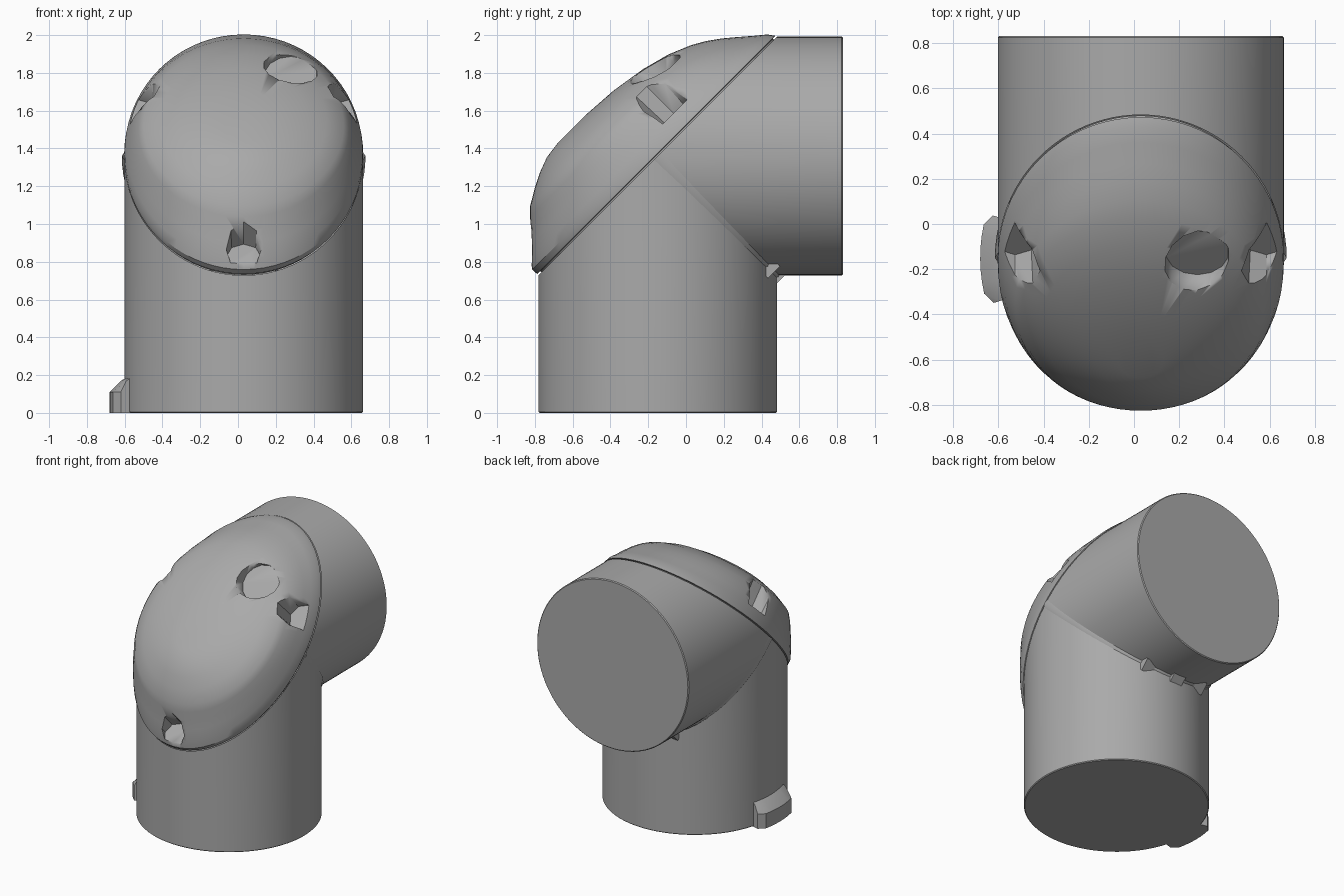
import bpy, bmesh, math
from mathutils import Matrix, Vector

if "Cube" in bpy.data.objects:
    bpy.data.objects.remove(bpy.data.objects["Cube"])

R = 0.632
ELBOW = Vector((0.03, -0.15, 1.36))          # where the two pipe axes meet
UP_BACK = Vector((0, 1, 1)).normalized()
OUTWARD = Vector((0, -1, 1)).normalized()    # cap direction
CAP_FRAME = Matrix.Translation(ELBOW) @ Matrix(
    ((1, 0, 0), UP_BACK, OUTWARD)).transposed().to_4x4()

grey = bpy.data.materials.new("mid grey")
grey.use_nodes = True
COLOR = (0.4, 0.4, 0.4, 1)
grey.diffuse_color = COLOR
grey.node_tree.nodes["Principled BSDF"].inputs["Base Color"].default_value = COLOR


def finish(name, bm, angle=40):
    bmesh.ops.recalc_face_normals(bm, faces=bm.faces)
    mesh = bpy.data.meshes.new(name)
    bm.to_mesh(mesh)
    bm.free()
    mesh.materials.append(grey)
    obj = bpy.data.objects.new(name, mesh)
    bpy.context.collection.objects.link(obj)
    bpy.ops.object.select_all(action='DESELECT')
    obj.select_set(True)
    bpy.context.view_layer.objects.active = obj
    bpy.ops.object.shade_smooth_by_angle(angle=math.radians(angle))
    return obj


def slice_off(bm, point, normal):
    bmesh.ops.bisect_plane(bm, geom=bm.verts[:] + bm.edges[:] + bm.faces[:],
                           plane_co=point, plane_no=normal, clear_outer=True)


def pipe(name, start, direction, miter_normal):
    """Cylinder from start through the elbow, cut at the miter and cap planes."""
    bm = bmesh.new()
    length = 3
    turn = direction.to_track_quat('Z', 'Y').to_matrix().to_4x4()
    bmesh.ops.create_cone(bm, cap_ends=True, segments=96, radius1=R, radius2=R, depth=length,
                          matrix=Matrix.Translation(start + direction * length / 2) @ turn)
    slice_off(bm, ELBOW, miter_normal)
    slice_off(bm, ELBOW, OUTWARD)
    # tiny chamfer on the open end rim
    rim = [e for e in bm.edges if all(abs((v.co - start).dot(direction)) < 1e-4 for v in e.verts)]
    bmesh.ops.bevel(bm, geom=rim, offset=0.006, segments=1, affect='EDGES')
    return finish(name, bm)


pipe("lower_pipe", Vector((0.03, -0.15, 0)), Vector((0, 0, 1)), UP_BACK)
pipe("rear_pipe", Vector((0.03, 0.83, 1.36)), Vector((0, -1, 0)), -UP_BACK)

# Domed cover: height, front reach, rear reach, half width of each ring
RINGS = [(-0.02, -.87, .87, .615), (0.008, -.87, .87, .615), (0.01, -.893, .89, .633),
         (.045, -.895, .865, .63), (.09, -.86, .81, .617), (.15, -.80, .74, .6),
         (.20, -.75, .68, .58), (.25, -.705, .61, .557), (.29, -.665, .54, .53),
         (.34, -.58, .42, .44), (.38, -.50, .27, .34), (.41, -.42, .08, .21),
         (.422, -.33, -.1, .1)]
SIDES = 72
bm = bmesh.new()
loops = []
for h, front, rear, half in RINGS:
    mid, reach = (front + rear) / 2, (rear - front) / 2
    angles = [math.tau * i / SIDES for i in range(SIDES)]
    loops.append([bm.verts.new((half * math.cos(a), mid + reach * math.sin(a), h)) for a in angles])
for low, high in zip(loops, loops[1:]):
    for i in range(SIDES):
        j = (i + 1) % SIDES
        bm.faces.new((low[i], low[j], high[j], high[i]))
bm.faces.new(loops[0])
bm.faces.new(loops[-1])
bm.transform(CAP_FRAME)
cover = finish("domed_cover", bm, 30)


def cut_pocket(name, x, u, floor, radius, sides, taper=1.25):
    """Recess in the cover, sunk along the cover direction."""
    bm = bmesh.new()
    bmesh.ops.create_cone(bm, cap_ends=True, segments=sides, radius1=radius,
                          radius2=radius * taper, depth=0.5,
                          matrix=CAP_FRAME @ Matrix.Translation((x, u, floor + 0.25)))
    cutter = finish(name, bm)
    cutter.hide_render = True
    cutter.hide_viewport = True
    cut = cover.modifiers.new(name, 'BOOLEAN')
    cut.object = cutter
    cut.solver = 'EXACT'


cut_pocket("left_bolt_pocket_cutter", 0.555, 0.22, 0.10, 0.10, 8)
cut_pocket("right_bolt_pocket_cutter", -0.555, 0.22, 0.10, 0.10, 8)
cut_pocket("front_bolt_pocket_cutter", 0, -0.82, 0.07, 0.09, 8)
cut_pocket("round_recess_cutter", 0.25, 0.32, 0.285, 0.14, 14)

# Latch tab at the foot of the lower pipe: curved block with a sloped top
bm = bmesh.new()
columns = []
for i in range(9):
    a = math.radians(164 + 33 * i / 8)
    out = Vector((math.cos(a), math.sin(a), 0))
    base = Vector((ELBOW.x, ELBOW.y, 0))
    edge = 0.03 if i in (0, 8) else 0
    section = [(0.6, 0), (0.71 - edge, 0), (0.71 - edge, 0.11), (0.65, 0.17), (0.6, 0.2)]
    columns.append([bm.verts.new(base + out * r + Vector((0, 0, z))) for r, z in section])
for a, b in zip(columns, columns[1:]):
    for i in range(5):
        j = (i + 1) % 5
        bm.faces.new((a[i], a[j], b[j], b[i]))
bm.faces.new(columns[0])
bm.faces.new(columns[-1])
finish("latch_tab", bm, 30)

# Small clips in the inside corner between the pipes
for name, angle in (("centre_clip", 0), ("left_clip", 20), ("right_clip", -20)):
    a = math.radians(angle)
    spot = ELBOW + Vector((R * math.sin(a), R * math.cos(a), -R * math.cos(a)))
    bm = bmesh.new()
    bmesh.ops.create_cube(bm, size=1, matrix=Matrix.Translation(spot) @ CAP_FRAME.to_3x3().to_4x4()
                          @ Matrix.Diagonal((0.1, 0.09, 0.06, 1)))
    finish(name, bm)

# Soft weld along the lower half of the miter joint
bm = bmesh.new()
loops = []
for i in range(41):
    a = math.pi * i / 40
    centre = ELBOW + Vector((R * math.cos(a), R * math.sin(a), -R * math.sin(a)))
    radial = Vector((math.cos(a), math.sin(a) * .5, -math.sin(a) * .5)).normalized()
    loops.append([bm.verts.new(centre + radial * p + UP_BACK * q)
                  for p, q in ((-0.02, -0.07), (0.013, 0), (-0.02, 0.07))])
for a, b in zip(loops, loops[1:]):
    for i in range(2):
        bm.faces.new((a[i], a[i + 1], b[i + 1], b[i]))
finish("joint_weld", bm, 60)
